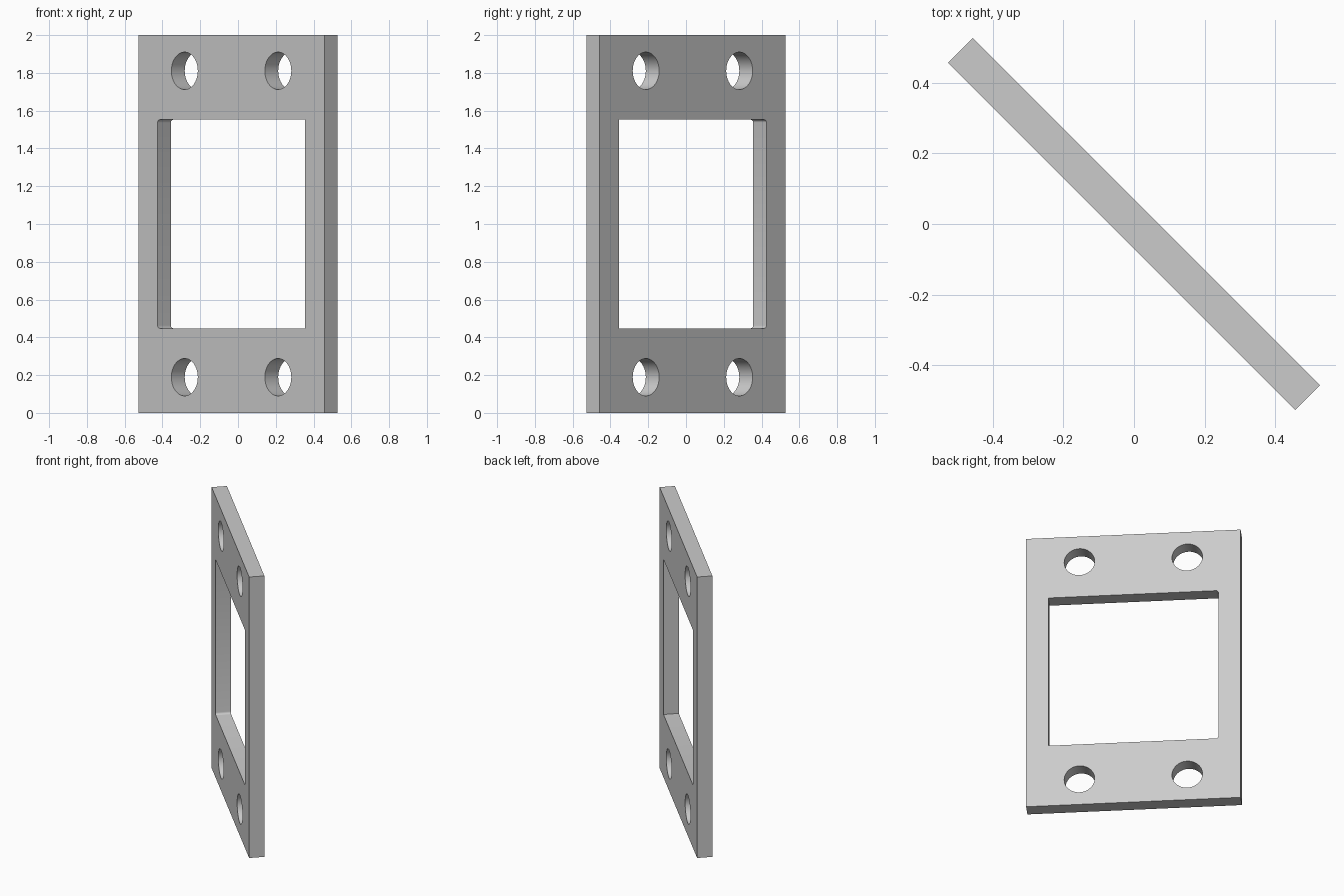
import bpy
import bmesh
from math import cos, sin, pi, radians

if "Cube" in bpy.data.objects:
    bpy.data.objects.remove(bpy.data.objects["Cube"], do_unlink=True)

LENGTH, HEIGHT, THICK = 1.393, 2.0, 0.1
WINDOW_HALF = 0.552
HOLE_X, HOLE_Z, HOLE_R = 0.35, 0.811, 0.099
CORNER_R = 0.015

# Material
grey = bpy.data.materials.new("light grey")
grey.use_nodes = True
grey.diffuse_color = (0.6, 0.6, 0.6, 1)
grey.node_tree.nodes["Principled BSDF"].inputs["Base Color"].default_value = (0.6, 0.6, 0.6, 1)


def arc(cx, cy, r, start, end, steps):
    angles = [start + (end - start) * i / steps for i in range(steps + 1)]
    return [(cx + r * cos(a), cy + r * sin(a)) for a in angles]


def add_loop(curve, points):
    spline = curve.splines.new("POLY")
    spline.points.add(len(points) - 1)
    for point, (x, y) in zip(spline.points, points):
        point.co = (x, y, 0, 1)
    spline.use_cyclic_u = True


# Flat profile: outer rectangle, window and four bolt holes
profile = bpy.data.curves.new("plate_profile", "CURVE")
profile.dimensions = "2D"
profile.fill_mode = "BOTH"
profile.extrude = THICK / 2

x, y = LENGTH / 2, HEIGHT / 2
add_loop(profile, [(-x, -y), (x, -y), (x, y), (-x, y)])

# Window: the corners at one end are slightly rounded
w, c = WINDOW_HALF, WINDOW_HALF - CORNER_R
add_loop(profile, [(w, -w), (w, w)]
         + arc(-c, c, CORNER_R, pi / 2, pi, 4)
         + arc(-c, -c, CORNER_R, pi, 1.5 * pi, 4))

for sx in (-1, 1):
    for sz in (-1, 1):
        add_loop(profile, arc(sx * HOLE_X, sz * HOLE_Z, HOLE_R, 0, 2 * pi, 48)[:-1])

# Turn the extruded profile into a welded mesh
helper = bpy.data.objects.new("profile_helper", profile)
bpy.context.collection.objects.link(helper)
depsgraph = bpy.context.evaluated_depsgraph_get()
mesh = bpy.data.meshes.new_from_object(helper.evaluated_get(depsgraph))
bpy.data.objects.remove(helper, do_unlink=True)

bm = bmesh.new()
bm.from_mesh(mesh)
bmesh.ops.remove_doubles(bm, verts=bm.verts, dist=0.0005)
bmesh.ops.recalc_face_normals(bm, faces=bm.faces)
bm.to_mesh(mesh)
bm.free()

# Stand the plate upright, turned diagonally
mesh.materials.clear()
mesh.materials.append(grey)
plate = bpy.data.objects.new("mounting_plate", mesh)
plate.location = (0, 0, HEIGHT / 2)
plate.rotation_euler = (radians(90), 0, radians(-45))
bpy.context.collection.objects.link(plate)

bpy.ops.object.select_all(action="DESELECT")
plate.select_set(True)
bpy.context.view_layer.objects.active = plate
bpy.ops.object.shade_smooth_by_angle(angle=radians(30))
